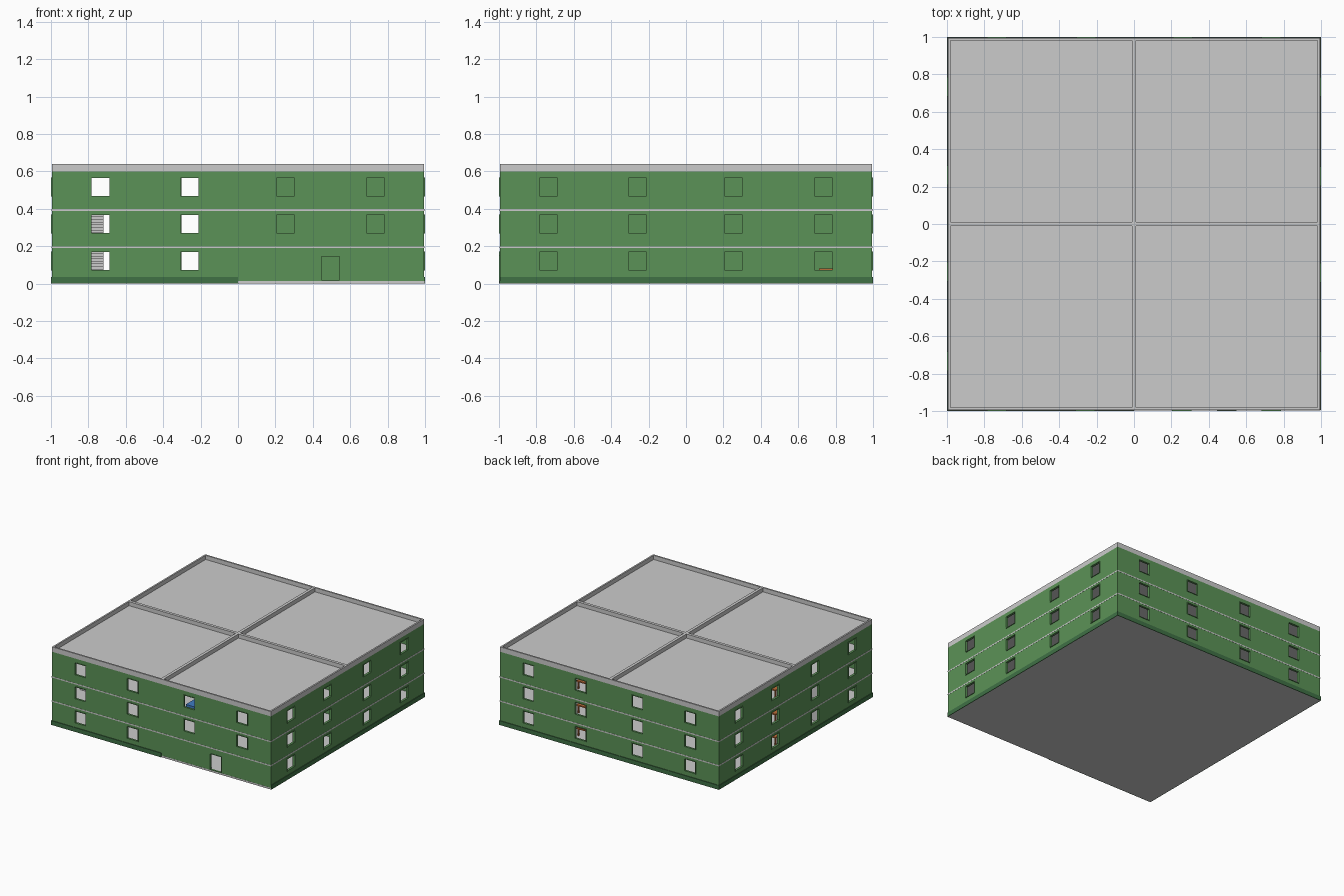
import bpy, bmesh, math
from mathutils import Matrix, Vector

if "Cube" in bpy.data.objects:
    bpy.data.objects.remove(bpy.data.objects["Cube"])


def material(name, rgb):
    m = bpy.data.materials.new(name)
    m.diffuse_color = (*rgb, 1)
    m.use_nodes = True
    m.node_tree.nodes["Principled BSDF"].inputs["Base Color"].default_value = m.diffuse_color
    return m


GREEN = material("wall_green", (0.105, 0.29, 0.095))
DARK = material("plinth_green", (0.05, 0.165, 0.06))
ORANGE = material("wood_orange", (0.5, 0.15, 0.04))
BLUE = material("fabric_blue", (0.05, 0.2, 0.55))


def finish(bm, name, mat=None, rot=0):
    bmesh.ops.rotate(bm, verts=bm.verts, cent=(0, 0, 0), matrix=Matrix.Rotation(rot, 3, 'Z'))
    me = bpy.data.meshes.new(name)
    bm.to_mesh(me)
    bm.free()
    ob = bpy.data.objects.new(name, me)
    bpy.context.collection.objects.link(ob)
    if mat:
        me.materials.append(mat)
    return ob


def boxes(name, items, mat=None, rot=0):
    """Each item is (x0, x1, y0, y1, z0, z1)."""
    bm = bmesh.new()
    for x0, x1, y0, y1, z0, z1 in items:
        m = Matrix.Translation(((x0 + x1) / 2, (y0 + y1) / 2, (z0 + z1) / 2))
        m = m @ Matrix.Diagonal((x1 - x0, y1 - y0, z1 - z0, 1))
        bmesh.ops.create_cube(bm, size=1, matrix=m)
    return finish(bm, name, mat, rot)


W = 0.995                                # outer wall face
FLOORS = (0.0, 0.19, 0.388)
COLS = (-0.735, -0.26, 0.255, 0.735)
SILLS = (0.07, 0.268, 0.465)
WINDOWS = [(c - 0.052, c + 0.052, s, s + 0.103) for c in COLS for s in SILLS]
FRONT = [w for w in WINDOWS if w[0] < 0 or w[2] > 0.1] + [(0.443, 0.547, 0.015, 0.15)]


def wall(name, half, holes, rot):
    """Pierced sheet facing -y, thickened inwards, then turned to its side."""
    xs = sorted({-half, half, *[round(v, 4) for h in holes for v in h[:2]]})
    zs = sorted({0.005, 0.6, *[round(v, 4) for h in holes for v in h[2:]]})
    bm = bmesh.new()
    v = {(x, z): bm.verts.new((x, -W, z)) for x in xs for z in zs}
    for a, b in zip(xs, xs[1:]):
        for c, d in zip(zs, zs[1:]):
            mx, mz = (a + b) / 2, (c + d) / 2
            if not any(h[0] < mx < h[1] and h[2] < mz < h[3] for h in holes):
                bm.faces.new((v[a, c], v[b, c], v[b, d], v[a, d]))
    ob = finish(bm, name, GREEN, rot)
    mod = ob.modifiers.new("thickness", 'SOLIDIFY')
    mod.thickness, mod.offset = 0.02, -1
    # thin raised trim round every opening
    t, y0, y1 = 0.004, -W - 0.004, -W + 0.01
    trim = []
    for x0, x1, z0, z1 in holes:
        trim += [(x0, x0 + t, y0, y1, z0, z1), (x1 - t, x1, y0, y1, z0, z1),
                 (x0 + t, x1 - t, y0, y1, z0, z0 + t), (x0 + t, x1 - t, y0, y1, z1 - t, z1)]
    boxes(name + "_opening_trim", trim, GREEN, rot)


# outer walls
wall("front_wall", W, FRONT, 0)
wall("right_wall", W - 0.02, WINDOWS, math.pi / 2)
wall("back_wall", W, WINDOWS, math.pi)
wall("left_wall", W - 0.02, WINDOWS, -math.pi / 2)

# floor slabs with their edges showing as thin lines
S = W + 0.001
boxes("ground_slab", [(-S, S, -S, S, 0, 0.014)])
boxes("floor_slabs", [(-S, S, -S, S, z, z + 0.01) for z in FLOORS[1:]])

# plinth, missing along the entrance half of the front
boxes("plinth", [(-1, 0, -1, -W, 0, 0.035), (-1, 1, W, 1, 0, 0.035),
                 (W, 1, -W, W, 0, 0.035), (-1, -W, -W, W, 0, 0.035)], DARK)

# roof, parapet and cross ridges
I, R = W - 0.013, 0.012
boxes("roof_slab", [(-I, I, -I, I, 0.588, 0.606)])
boxes("parapet", [(-W, W, -W, -I, 0.6, 0.64), (-W, W, I, W, 0.6, 0.64),
                  (-W, -I, -I, I, 0.6, 0.64), (I, W, -I, I, 0.6, 0.64)])
boxes("roof_ridges", [(-R, R, -I, I, 0.604, 0.639),
                      (-I, -R, -R, R, 0.604, 0.639), (R, I, -R, R, 0.604, 0.639)])

# inner walls: full spine, and a cross wall on the right half only
E = W - 0.02
boxes("spine_wall", [(-0.01, 0.01, -E, E, 0.01, 0.59)], GREEN)
boxes("cross_wall", [(0.01, E, -0.01, 0.01, 0.01, 0.59)], GREEN)

# stair flights in the left half
N = 13
steps = []
for z0, z1 in zip(FLOORS, FLOORS[1:]):
    rise = (z1 - z0 - 0.01) / N
    steps += [(-0.93, -0.72, -0.72 + i * 0.026, -0.72 + (i + 1) * 0.026,
               z0 + 0.01, z0 + 0.01 + (i + 1) * rise) for i in range(N)]
boxes("stairs", steps)


# furniture glimpsed through the windows
def table(x, y, z, w, d, h=0.075):
    legs = [(x + sx * (w - 0.01) - 0.005, x + sx * (w - 0.01) + 0.005,
             y + sy * (d - 0.01) - 0.005, y + sy * (d - 0.01) + 0.005, z, z + h - 0.01)
            for sx in (-1, 1) for sy in (-1, 1)]
    return legs + [(x - w, x + w, y - d, y + d, z + h - 0.01, z + h)]


tables = []
for z in FLOORS:
    tables += table(-0.86, 0.07, z + 0.01, 0.06, 0.08)
    tables += table(0.3, 0.78, z + 0.01, 0.1, 0.07, 0.07)
boxes("tables", tables, ORANGE)
boxes("bed", [(0.17, 0.3, -0.92, -0.66, 0.398, 0.45)], BLUE)
